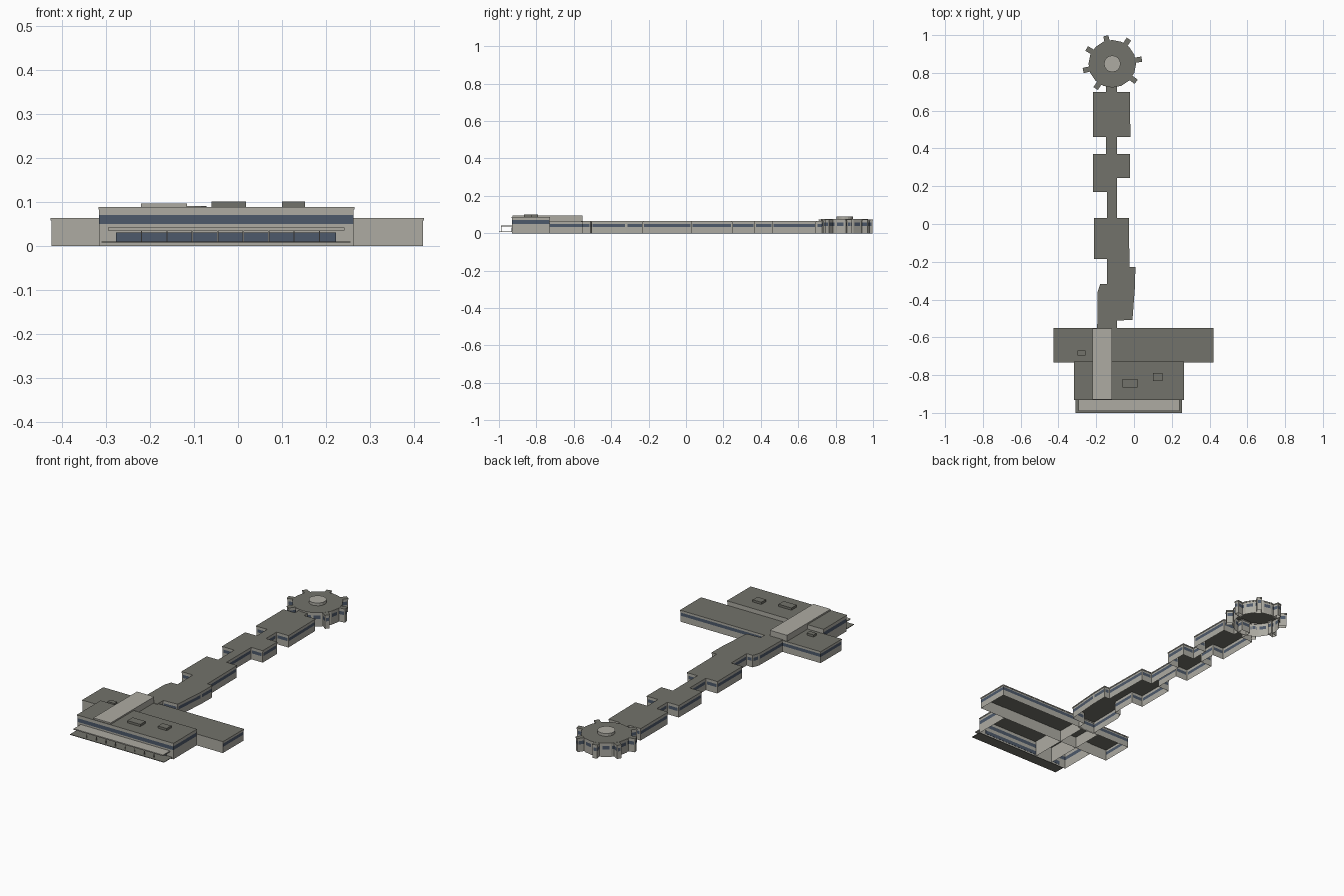
import bpy, bmesh, math
from mathutils import Vector

cube = bpy.data.objects.get("Cube")
if cube:
    bpy.data.objects.remove(cube)


def material(name, rgb):
    m = bpy.data.materials.new(name)
    m.use_nodes = True
    color = (*rgb, 1)
    m.diffuse_color = color
    m.node_tree.nodes["Principled BSDF"].inputs["Base Color"].default_value = color
    return m


MATERIALS = [material("pale concrete", (.42, .41, .365)),
             material("dark roof", (.17, .17, .145)),
             material("blue grey glass", (.075, .1, .145))]
WALL, ROOF, GLASS = range(3)


def finish(name, bm):
    bmesh.ops.remove_doubles(bm, verts=bm.verts, dist=1e-5)
    mesh = bpy.data.meshes.new(name)
    bm.to_mesh(mesh)
    bm.free()
    for m in MATERIALS:
        mesh.materials.append(m)
    obj = bpy.data.objects.new(name, mesh)
    bpy.context.collection.objects.link(obj)
    return obj


def offset(points, d):
    """Push a counter-clockwise outline outward with mitred corners."""
    result = []
    for i, p in enumerate(points):
        a = (p - points[i - 1]).normalized()
        b = (points[(i + 1) % len(points)] - p).normalized()
        na, nb = Vector((a.y, -a.x)), Vector((b.y, -b.x))
        result.append(p + (na + nb) * d / max(1 + na.dot(nb), .3))
    return result


def rectangle(x0, x1, y0, y1):
    return [Vector(p) for p in ((x0, y0), (x1, y0), (x1, y1), (x0, y1))]


def building(name, points, height, band=None, margin=0, glazed=lambda n: True,
             base=0, lip=.002, top=ROOF):
    """Open-bottomed walls with a window band and a slightly projecting roof edge."""
    bm = bmesh.new()

    def quad(p, q, z0, z1, mat):
        corners = ((p, z0), (q, z0), (q, z1), (p, z1))
        bm.faces.new([bm.verts.new((*v, z)) for v, z in corners]).material_index = mat

    eave = height - (.006 if lip else 0)
    rim = offset(points, lip)
    count = len(points)
    for i in range(count):
        j = (i + 1) % count
        p, q = points[i], points[j]
        d = (q - p).normalized()
        if band and glazed(Vector((d.y, -d.x))) and (q - p).length > 3 * margin:
            a, b = p + d * margin, q - d * margin
            quad(p, q, base, band[0], WALL)
            quad(a, b, *band, GLASS)
            if margin:
                quad(p, a, *band, WALL)
                quad(b, q, *band, WALL)
            quad(p, q, band[1], eave, WALL)
        else:
            quad(p, q, base, eave, WALL if top != ROOF or lip else ROOF)
        if lip:
            quad(rim[i], rim[j], eave, height, WALL)
            soffit = [(*p, eave), (*q, eave), (*rim[j], eave), (*rim[i], eave)]
            bm.faces.new([bm.verts.new(v) for v in soffit])
    roof = bm.faces.new([bm.verts.new((*p, height)) for p in rim])
    roof.material_index = top
    return finish(name, bm)


def box(name, x0, x1, y0, y1, z0, z1, mat):
    bm = bmesh.new()
    bmesh.ops.create_cube(bm, size=1)
    for v in bm.verts:
        v.co = (x1 if v.co.x > 0 else x0, y1 if v.co.y > 0 else y0, z1 if v.co.z > 0 else z0)
    for f in bm.faces:
        f.material_index = mat
    return finish(name, bm)


# Main terminal: front hall, wide rear wing and raised spine
LOW_BAND = (.033, .05)
building("front_hall", rectangle(-.315, .262, -.93, -.73), .088, (.05, .07),
         glazed=lambda n: n.y < .5)
building("rear_wing", rectangle(-.423, .42, -.73, -.552), .063, LOW_BAND,
         glazed=lambda n: n.y > -.5)
building("roof_spine", rectangle(-.22, -.116, -.928, -.554), .096, lip=0, top=WALL)

# Rooftop machinery
building("roof_unit_large", rectangle(-.06, .018, -.865, -.82), .1, base=.088, lip=0)
building("roof_unit_small", rectangle(.1, .152, -.83, -.79), .1, base=.088, lip=0)
building("roof_unit_wing", rectangle(-.298, -.257, -.695, -.67), .075, base=.063, lip=0)

# Entrance: apron, canopy, posts and glazed doors
box("entrance_apron", -.31, .255, -1, -.93, .007, .01, ROOF)
box("entrance_canopy", -.295, .242, -.99, -.93, .035, .041, WALL)
box("entrance_glazing", -.277, .222, -.934, -.929, .01, .03, GLASS)
for i in range(8):
    x = -.219 + i * .0577
    box(f"canopy_post_{i + 1}", x - .0015, x + .0015, -.987, -.984, .01, .035, WALL)

# Concourse: stepped outline, west side going north then east side coming back
west = [(-.193, -.56), (-.19, -.357), (-.177, -.32), (-.14, -.32), (-.14, -.183),
        (-.209, -.183), (-.209, .03), (-.14, .03), (-.14, .172), (-.214, .172),
        (-.214, .368), (-.145, .368), (-.145, .463), (-.214, .463),
        (-.214, .696), (-.145, .696), (-.145, .76)]
east = [(-.093, .76), (-.093, .696), (-.024, .696), (-.021, .463), (-.093, .463),
        (-.093, .368), (-.024, .368), (-.024, .246), (-.093, .246), (-.093, .03),
        (-.029, .03), (-.026, -.23), (.005, -.23), (.004, -.32), (-.01, -.505),
        (-.093, -.51), (-.093, -.56)]
building("concourse", [Vector(p) for p in reversed(west + east)], .066, LOW_BAND, margin=.006)

# Round satellite with gate stubs and a central rooflight
CENTER = Vector((-.115, .848))


def ring(radius, sides):
    step = math.tau / sides
    return [CENTER + radius * Vector((math.cos(i * step), math.sin(i * step)))
            for i in range(sides)]


building("satellite", ring(.124, 16), .075, (.04, .058), margin=.007)
building("satellite_rooflight", ring(.044, 16), .09, base=.075, lip=0, top=WALL)
for i, angle in enumerate((-37, 9, 56, 103, 149, 193, 236)):
    out = Vector((math.cos(math.radians(angle)), math.sin(math.radians(angle))))
    side = Vector((-out.y, out.x)) * .012
    near, far = CENTER + out * .115, CENTER + out * (.15 if i == 3 else .156)
    building(f"gate_stub_{i + 1}", [near - side, far - side, far + side, near + side],
             .0745, (.04, .058), margin=.005)
